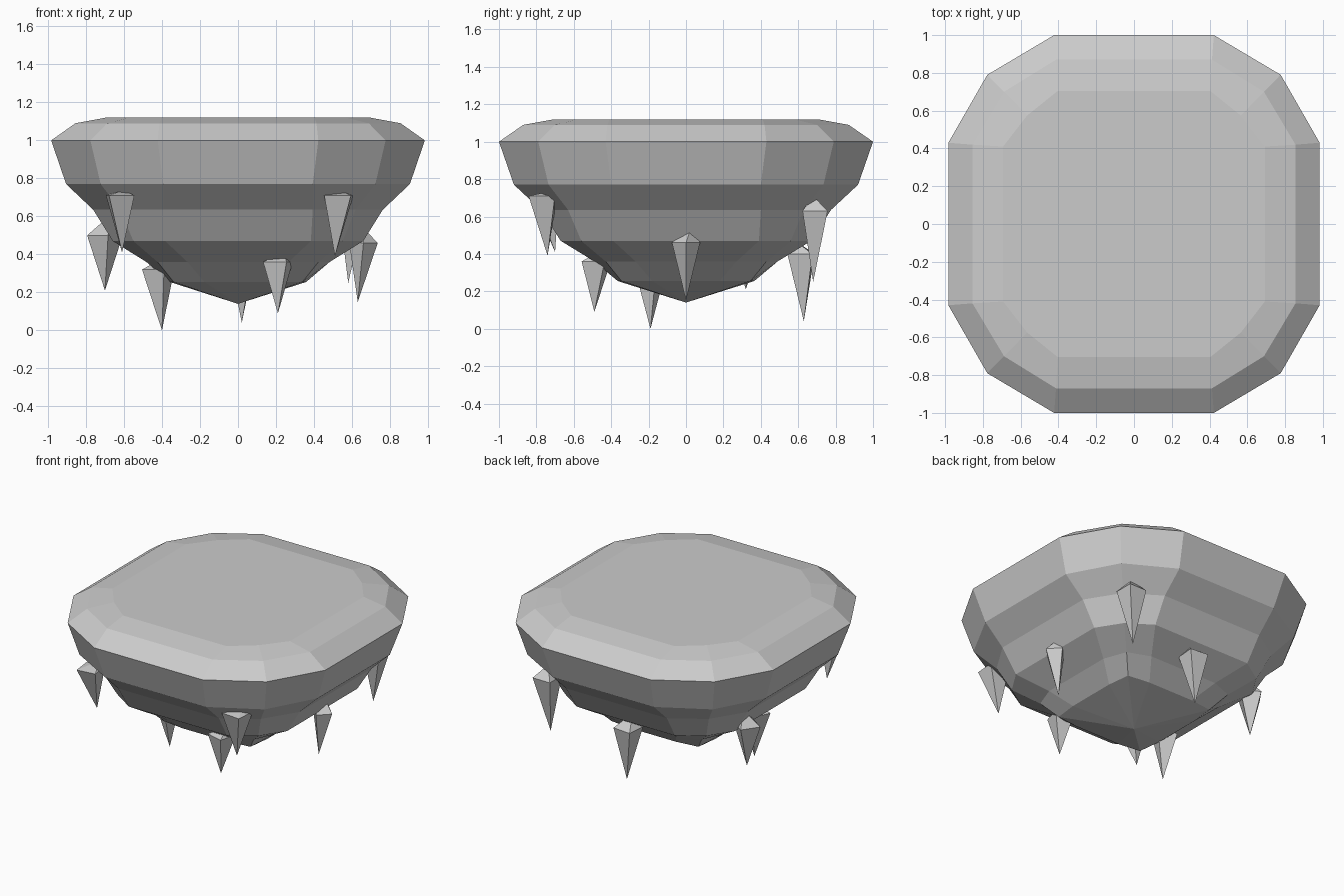
import bpy, bmesh, math
from mathutils import Vector

if "Cube" in bpy.data.objects:
    bpy.data.objects.remove(bpy.data.objects["Cube"])


def make_object(name, bm):
    bmesh.ops.recalc_face_normals(bm, faces=bm.faces)
    mesh = bpy.data.meshes.new(name)
    bm.to_mesh(mesh)
    bm.free()
    obj = bpy.data.objects.new(name, mesh)
    bpy.context.collection.objects.link(obj)
    return obj


def bridge(bm, lower, upper):
    n = len(lower)
    for i in range(n):
        j = (i + 1) % n
        bm.faces.new((lower[i], lower[j], upper[j], upper[i]))


def fan(bm, ring, point):
    tip = bm.verts.new(point)
    for i in range(len(ring)):
        bm.faces.new((ring[i], ring[(i + 1) % len(ring)], tip))


# Floating rock: twelve-sided rings (z, side reach, half side length, corner reach)
rings = [(0.255, 0.365, 0.18, 0.345),
         (0.36, 0.49, 0.27, 0.43),
         (0.47, 0.67, 0.39, 0.56),
         (0.635, 0.775, 0.40, 0.63),
         (0.77, 0.92, 0.40, 0.735),
         (1.00, 1.00, 0.43, 0.79),
         (1.09, 0.87, 0.42, 0.70),
         (1.12, 0.705, 0.41, 0.575)]
bm = bmesh.new()
previous = None
for z, reach, half, corner in rings:
    ring = []
    for k in range(4):
        c, s = round(math.cos(k * math.pi / 2)), round(math.sin(k * math.pi / 2))
        for x, y in ((reach, -half), (reach, half), (corner, corner)):
            ring.append(bm.verts.new(((x * c - y * s) * 0.983, x * s + y * c, z)))
    if previous:
        bridge(bm, previous, ring)
    else:
        fan(bm, ring, (0, 0, 0.14))
    previous = ring
bm.faces.new(previous)
make_object("rock_island", bm)


# Hanging spikes: a four-sided point with a slanted cap sunk into the rock
def spike(number, tip, base, radius, turn, cap):
    bm = bmesh.new()
    ring = []
    for i in range(4):
        a = math.radians(turn + 90 * i)
        offset = Vector((math.cos(a), math.sin(a), 0)) * radius
        ring.append(bm.verts.new(Vector(base) + offset))
    fan(bm, ring, tip)
    fan(bm, ring, cap)
    make_object(f"hanging_spike_{number}", bm)


spikes = [((-0.61, -0.70, 0.41), (-0.62, -0.755, 0.71), 0.095, 52, (-0.60, -0.68, 0.74)),
          ((0.51, -0.74, 0.39), (0.53, -0.765, 0.71), 0.10, 40, (0.53, -0.70, 0.74)),
          ((-0.70, 0.32, 0.21), (-0.70, 0.32, 0.50), 0.095, 10, (-0.68, 0.33, 0.60)),
          ((-0.40, -0.19, 0.0), (-0.42, -0.19, 0.32), 0.09, 20, (-0.40, -0.18, 0.38)),
          ((0.02, 0.63, 0.04), (0.02, 0.615, 0.40), 0.095, 40, (0.02, 0.57, 0.48)),
          ((0.21, -0.49, 0.09), (0.21, -0.48, 0.36), 0.09, 30, (0.24, -0.45, 0.42)),
          ((0.63, 0.0, 0.15), (0.66, 0.0, 0.46), 0.075, 0, (0.65, 0.03, 0.55)),
          ((0.58, 0.68, 0.25), (0.60, 0.69, 0.63), 0.095, 45, (0.60, 0.68, 0.71))]
for number, data in enumerate(spikes, 1):
    spike(number, *data)
